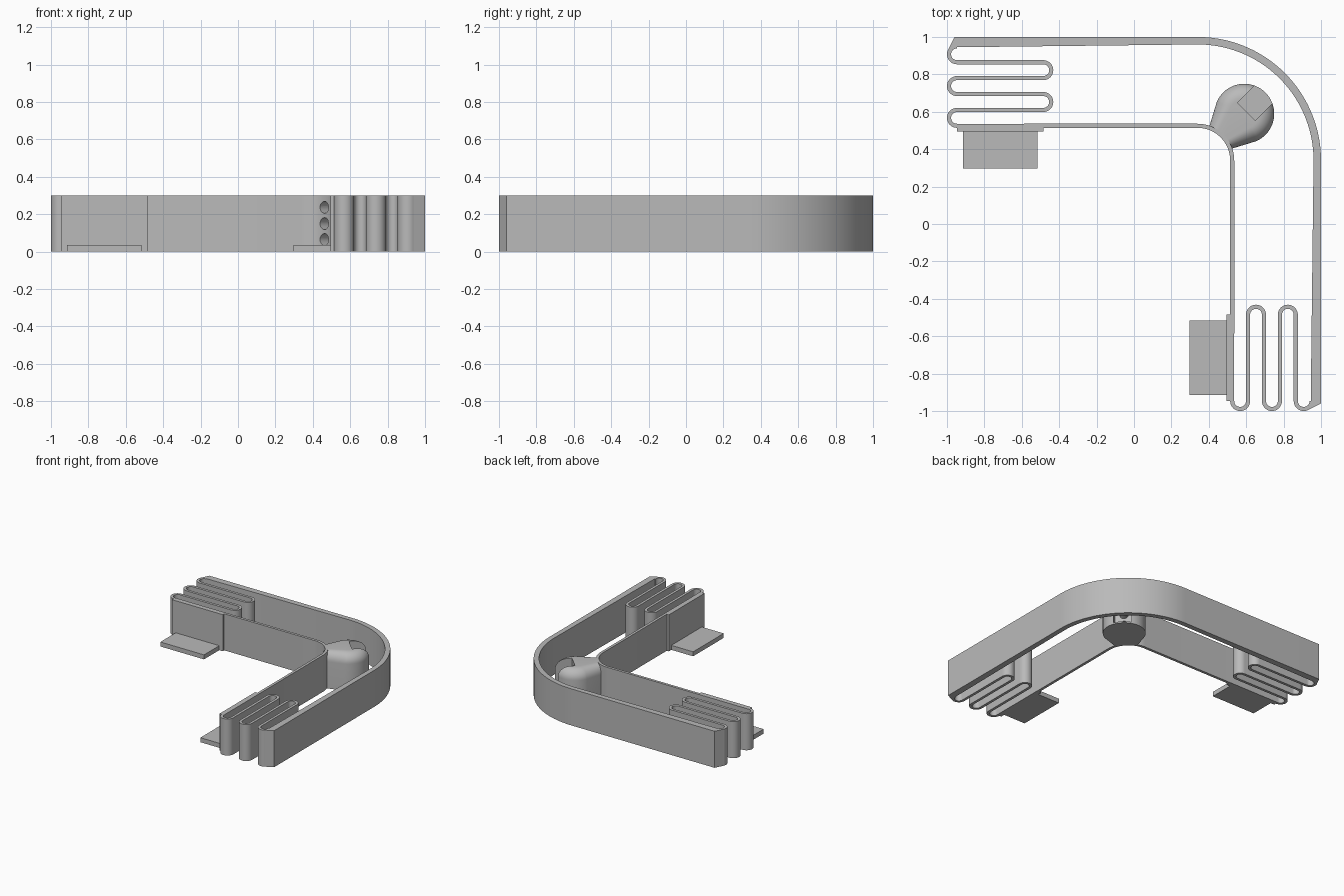
import bpy, bmesh
from math import sin, cos, radians, pi
from mathutils import Matrix, Vector

cube = bpy.data.objects.get("Cube")
if cube:
    bpy.data.objects.remove(cube)

H = 0.3  # overall height
GREY = (0.49, 0.49, 0.49, 1)
grey = bpy.data.materials.new("plain grey")
grey.use_nodes = True
grey.diffuse_color = GREY
grey.node_tree.nodes["Principled BSDF"].inputs["Base Color"].default_value = GREY
DIAGONAL = Matrix.Rotation(pi / 4, 4, "Z")


def finish(name, bm):
    bmesh.ops.recalc_face_normals(bm, faces=bm.faces)
    mesh = bpy.data.meshes.new(name)
    bm.to_mesh(mesh)
    bm.free()
    mesh.materials.append(grey)
    ob = bpy.data.objects.new(name, mesh)
    bpy.context.collection.objects.link(ob)
    return ob


def swap(points):
    """Reflect a plan path across the diagonal, reversed."""
    return [(y, x) for x, y in reversed(points)]


def arc(cx, cy, r, start, end, n):
    angles = [radians(start + (end - start) * i / n) for i in range(n + 1)]
    return [(cx + r * cos(a), cy + r * sin(a)) for a in angles]


def wall(name, left, right):
    """Upright wall between two plan edges."""
    bm = bmesh.new()
    rows = [[bm.verts.new((*p, z)) for p, z in ((l, 0), (r, 0), (r, H), (l, H))]
            for l, r in zip(left, right)]
    for a, b in zip(rows, rows[1:]):
        for k in range(4):
            j = (k + 1) % 4
            bm.faces.new((a[k], a[j], b[j], b[k]))
    bm.faces.new(rows[0])
    bm.faces.new(rows[-1])
    return finish(name, bm)


def box(name, x0, x1, y0, y1, z0, z1, matrix=Matrix()):
    bm = bmesh.new()
    bmesh.ops.create_cube(bm, size=1)
    size = Matrix.Diagonal((x1 - x0, y1 - y0, z1 - z0, 1))
    place = Matrix.Translation(((x0 + x1) / 2, (y0 + y1) / 2, (z0 + z1) / 2))
    bm.transform(matrix @ place @ size)
    return finish(name, bm)


def rod(name, start, end, r):
    start, end = Vector(start), Vector(end)
    bm = bmesh.new()
    bmesh.ops.create_cone(bm, cap_ends=True, segments=24, radius1=r, radius2=r,
                          depth=(end - start).length)
    turn = (end - start).to_track_quat("Z", "Y").to_matrix().to_4x4()
    bm.transform(Matrix.Translation((start + end) / 2) @ turn)
    return finish(name, bm)


def cut(ob, cutters):
    for c in cutters:
        c.hide_render = True
        m = ob.modifiers.new("cut", "BOOLEAN")
        m.operation, m.solver, m.object = "DIFFERENCE", "EXACT", c
    bpy.context.view_layer.update()
    mesh = bpy.data.meshes.new_from_object(
        ob.evaluated_get(bpy.context.evaluated_depsgraph_get()))
    ob.modifiers.clear()
    ob.data = mesh


# Outer wall: thick at its ends, wrapped round the corner
C = 0.34
outer = [(-0.96, 1), (-0.95, 1)] + arc(C, C, 0.66, 90, 45, 20)
inner = [(-0.992, 0.935), (-0.95, 0.945)] + arc(C, C, 0.62, 90, 45, 20)
outer_wall = wall("outer_wall", outer + swap(outer)[1:], inner + swap(inner)[1:])

# Inner wall with folded springs at both ends, as one ribbon
R, STEP, HALF = 0.0425, 0.085, 0.011
path = []
for i in range(5):
    y = 0.9075 - i * STEP
    if i % 2 == 0:
        path += arc(-0.9465, y, R, 90, 270, 16)
    else:
        path += arc(-0.485, y, R, 90, -90, 16)
path += arc(C, C, 0.185, 90, 45, 14)
path += swap(path)[1:]
left, right = [], []
for i, p in enumerate(path):
    before = Vector(path[max(i - 1, 0)])
    after = Vector(path[min(i + 1, len(path) - 1)])
    p = Vector(p)
    d1 = (p - before).normalized()
    d2 = (after - p).normalized()
    d = (d1 + d2).normalized()
    side = Vector((-d.y, d.x)) * HALF
    left.append(tuple(p + side))
    right.append(tuple(p - side))
inner_wall = wall("inner_spring_wall", left, right)

# Corner post: teardrop plan with a rounded top
bm = bmesh.new()
FILLET = 0.08
levels = [(0, 0)] + [(H - FILLET + FILLET * sin(t), 1 - cos(t))
                     for t in [pi / 2 * i / 10 for i in range(11)]]
rings = []
for z, k in levels:
    w = 0.085 - 0.055 * k
    plan = [(0.655, -w)] + arc(0.834, 0, 0.16 - FILLET * k, -112, 112, 40) + [(0.655, w)]
    rings.append([bm.verts.new((u, v, z)) for u, v in plan])
for a, b in zip(rings, rings[1:]):
    for k in range(len(a)):
        j = (k + 1) % len(a)
        bm.faces.new((a[k], a[j], b[j], b[k]))
bm.faces.new(rings[0])
bm.faces.new(rings[-1])
bm.transform(DIAGONAL)
post = finish("corner_post", bm)

# Pocket in the back of the post and three holes through the corner
pocket = box("pocket_cutter", 0.85, 1.1, -0.067, 0.067, 0.012, 0.4, DIAGONAL)
holes = [rod("hole_cutter", (0.42, 0.42, z), (0.62, 0.62, z), 0.032)
         for z in (0.065, 0.15, 0.237)]
cut(post, [pocket] + holes)
cut(inner_wall, holes)

# Mounting pads and foot tabs, one pair on each arm
parts = [outer_wall, inner_wall, post]
cutters = [pocket] + holes
for side, flip in (("right", False), ("left", True)):
    def place(name, a0, a1, b0, b1, z1):
        if flip:
            return box(side + name, b0, b1, a0, a1, 0, z1)
        return box(side + name, a0, a1, b0, b1, 0, z1)
    pad = place("_mounting_pad", -0.947, -0.485, 0.495, 0.532, H)
    tab = place("_foot_tab", -0.913, -0.517, 0.297, 0.5, 0.037)
    ends = [(-0.743, 0.25, 0.018), (-0.743, 0.45, 0.018)]
    if flip:
        ends = [(y, x, z) for x, y, z in ends]
    pin = rod("pin_cutter", *ends, 0.011)
    cut(tab, [pin])
    cutters.append(pin)
    parts += [pad, tab]

for c in cutters:
    bpy.data.objects.remove(c)

# Smooth the curves, keep the edges sharp
bpy.ops.object.select_all(action="DESELECT")
for ob in parts:
    ob.select_set(True)
bpy.context.view_layer.objects.active = parts[0]
bpy.ops.object.shade_smooth_by_angle(angle=radians(30))
